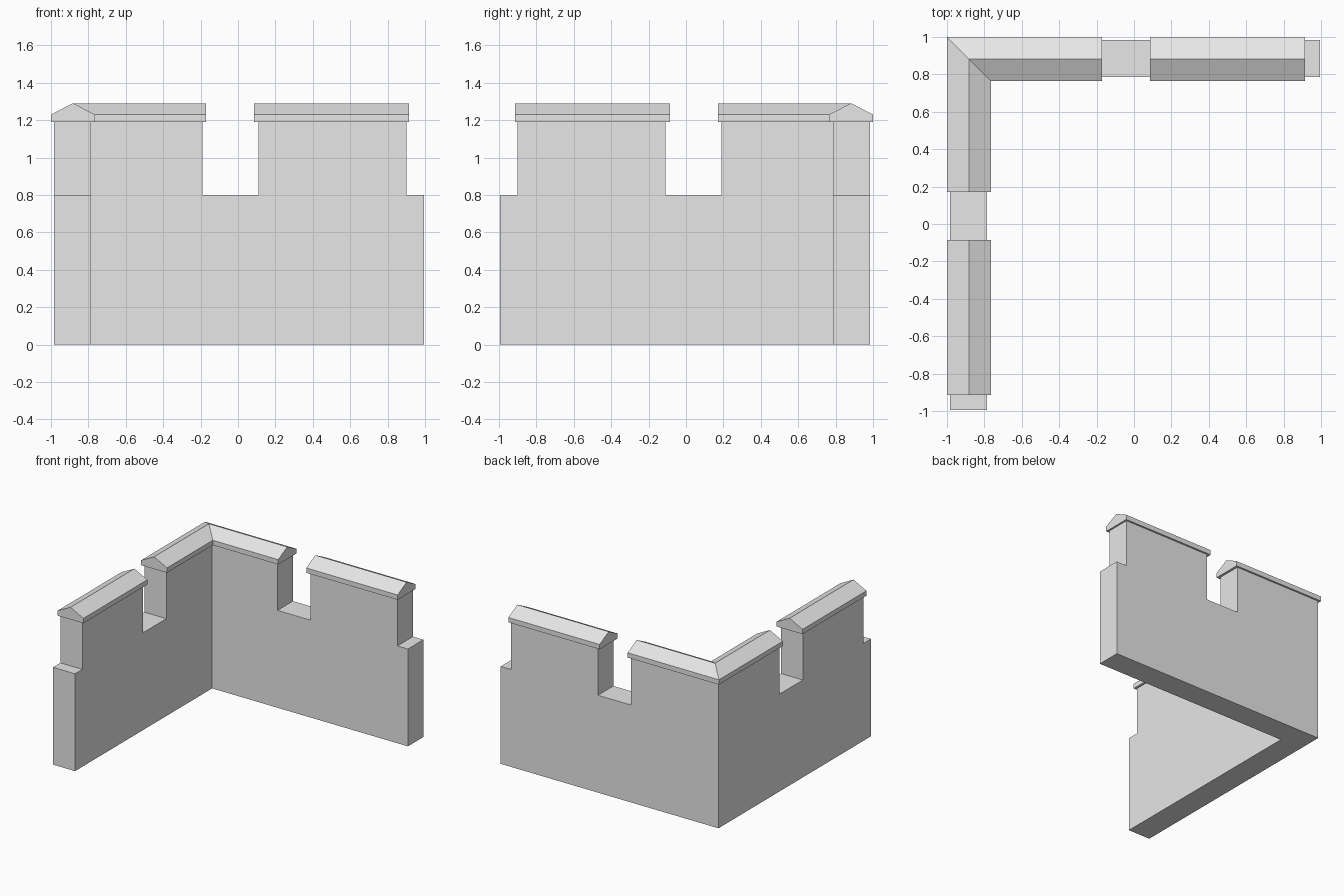
import bpy
import bmesh

default = bpy.data.objects.get("Cube")
if default:
    bpy.data.objects.remove(default, do_unlink=True)

# Single stone colour
stone = bpy.data.materials.new("pale_grey_stone")
stone.use_nodes = True
colour = (0.8, 0.8, 0.8, 1)
stone.diffuse_color = colour
stone.node_tree.nodes["Principled BSDF"].inputs["Base Color"].default_value = colour


def add_object(name, bm):
    bmesh.ops.remove_doubles(bm, verts=bm.verts, dist=0.0005)
    bmesh.ops.recalc_face_normals(bm, faces=bm.faces)
    mesh = bpy.data.meshes.new(name)
    bm.to_mesh(mesh)
    bm.free()
    mesh.materials.append(stone)
    obj = bpy.data.objects.new(name, mesh)
    bpy.context.collection.objects.link(obj)


def bridge(bm, a, b, skip=None):
    """Join two matching loops with quads, leaving out one side if asked."""
    for i in range(len(a)):
        j = (i + 1) % len(a)
        if i != skip:
            bm.faces.new((a[i], a[j], b[j], b[i]))


def mirror_diagonal(co):
    x, y, z = co
    return (-y, -x, z)


def same(co):
    return co


BOTH_ARMS = (same, mirror_diagonal)

# Battlement outline along one arm; None marks the mitred corner
INNER, OUTER = 0.785, 0.985
SILL, TOP = 0.8, 1.2
outline = [(None, 0), (0.995, 0), (0.995, SILL), (0.9, SILL), (0.9, TOP),
           (0.11, TOP), (0.11, SILL), (-0.19, SILL), (-0.19, TOP), (None, TOP)]

# L-shaped wall: both arms share the open mitre at the corner
bm = bmesh.new()
for place in BOTH_ARMS:
    loops = []
    for y in (INNER, OUTER):
        loops.append([bm.verts.new(place((-y if x is None else x, y, z)))
                      for x, z in outline])
        bm.faces.new(loops[-1])
    bridge(bm, *loops, skip=len(outline) - 1)
add_object("corner_wall", bm)

# Gabled coping section across the wall (y, z)
section = [(0.765, 1.19), (0.765, 1.23), (0.882, 1.29), (1.0, 1.23), (1.0, 1.19)]

# Corner coping, mitred where the two arms meet
bm = bmesh.new()
for place in BOTH_ARMS:
    corner = [bm.verts.new(place((-y, y, z))) for y, z in section]
    end = [bm.verts.new(place((-0.17, y, z))) for y, z in section]
    bridge(bm, corner, end)
    bm.faces.new(end)
add_object("corner_coping", bm)

# Straight coping on the outer merlon of each arm
for name, place in zip(("back_coping", "right_coping"), BOTH_ARMS):
    bm = bmesh.new()
    ends = [[bm.verts.new(place((x, y, z))) for y, z in section]
            for x in (0.085, 0.915)]
    bridge(bm, *ends)
    for loop in ends:
        bm.faces.new(loop)
    add_object(name, bm)
